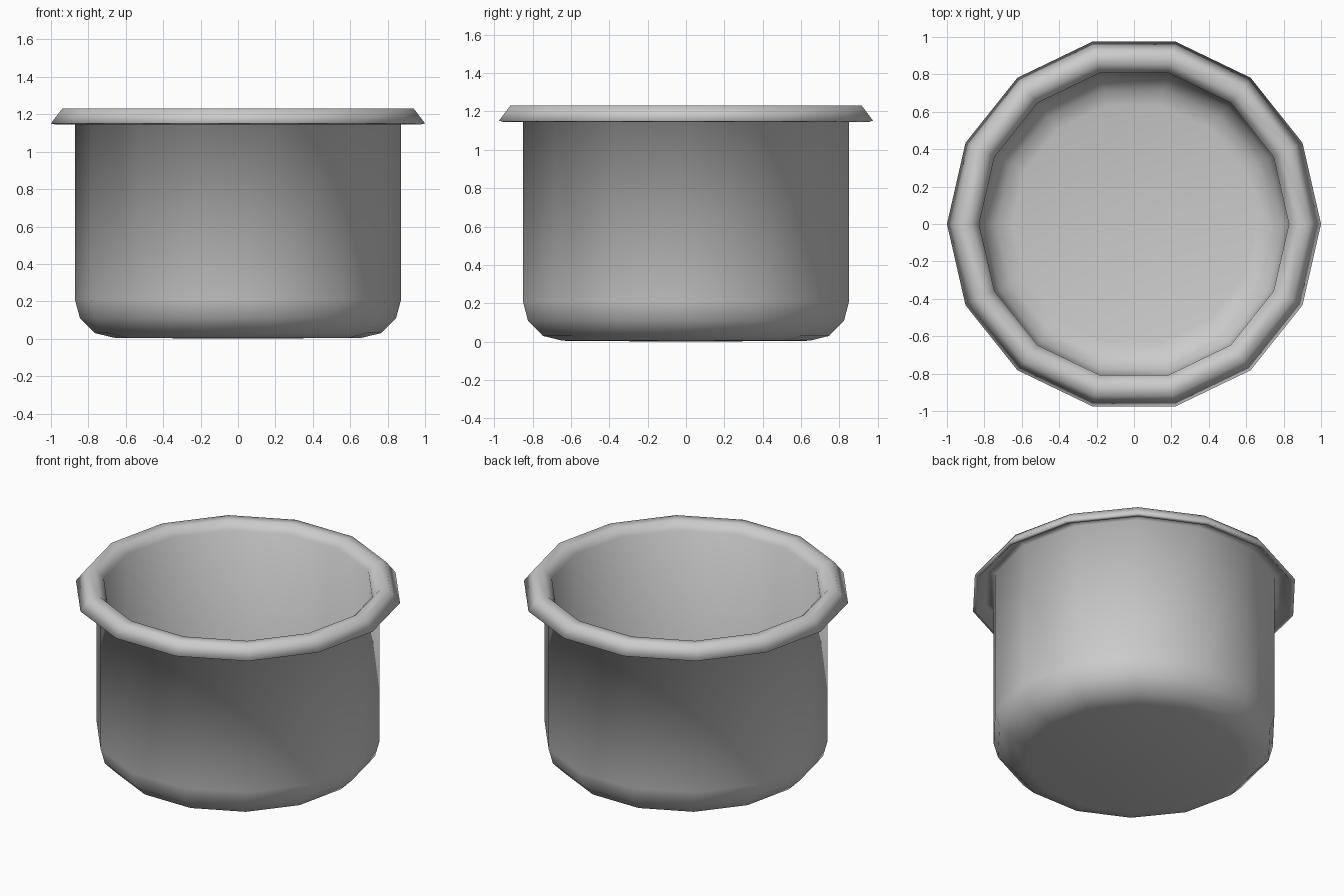
import bpy, bmesh, math

if "Cube" in bpy.data.objects:
    bpy.data.objects.remove(bpy.data.objects["Cube"])

SIDES = 14

# Closed half-section (radius, height) of the pot, from outer bottom to inner floor
outer_wall = [(0, 0), (0.66, 0.005), (0.765, 0.03), (0.845, 0.11), (0.872, 0.21), (0.872, 1.18)]
rim = [(0.925, 1.195), (0.975, 1.145), (1.0, 1.152), (0.94, 1.23), (0.875, 1.23), (0.828, 1.18)]
inner_wall = [(0.825, 0.22), (0.80, 0.135), (0.735, 0.07), (0.65, 0.05), (0, 0.05)]
profile = outer_wall + rim + inner_wall


def lathe(name, points, sides):
    bm = bmesh.new()
    verts = [bm.verts.new((r, 0, z)) for r, z in points]
    edges = [bm.edges.new(pair) for pair in zip(verts, verts[1:])]
    bmesh.ops.spin(bm, geom=verts + edges, cent=(0, 0, 0), axis=(0, 0, 1),
                   angle=2 * math.pi, steps=sides, use_duplicate=False)
    bmesh.ops.remove_doubles(bm, verts=bm.verts[:], dist=1e-4)
    bmesh.ops.recalc_face_normals(bm, faces=bm.faces[:])
    for f in bm.faces:
        f.smooth = True
    mesh = bpy.data.meshes.new(name)
    bm.to_mesh(mesh)
    bm.free()
    obj = bpy.data.objects.new(name, mesh)
    bpy.context.collection.objects.link(obj)
    return obj


# Pot with rolled rim, hollow inside
lathe("pot", profile, SIDES)
